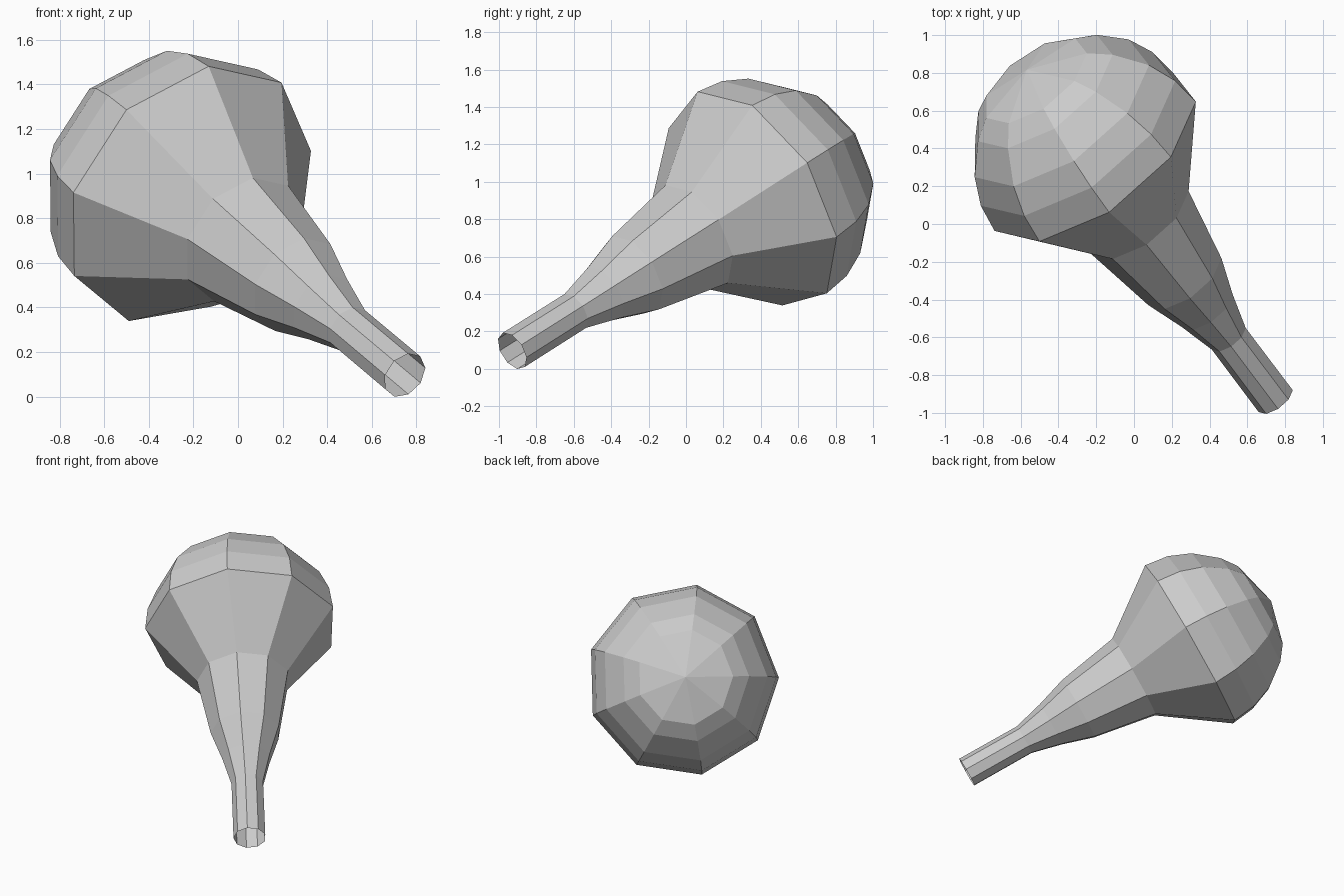
import bpy, bmesh, math
from mathutils import Matrix, Vector

if "Cube" in bpy.data.objects:
    bpy.data.objects.remove(bpy.data.objects["Cube"])

SIDES = 9
# Profile (radius, position along axis): open neck, flare, then faceted dome
R = 0.65
profile = [(0.11, -1.804), (0.109, -1.342), (0.164, -1.127), (0.236, -0.903),
           (0.315, -0.455), (R, 0.0)]
for deg in (15, 30, 48, 60):
    a = math.radians(deg)
    profile.append((R * math.cos(a), R * math.sin(a)))
profile.append((0.0, 0.645))

# Lathe the profile around z into a nine-sided open shell
bm = bmesh.new()
verts = [bm.verts.new((r, 0, z)) for r, z in profile]
edges = [bm.edges.new(pair) for pair in zip(verts, verts[1:])]
bmesh.ops.spin(bm, geom=verts + edges, cent=(0, 0, 0), axis=(0, 0, 1),
               angle=math.tau, steps=SIDES, use_merge=False)
bmesh.ops.remove_doubles(bm, verts=bm.verts[:], dist=0.0005)
bmesh.ops.recalc_face_normals(bm, faces=bm.faces[:])
mesh = bpy.data.meshes.new("bulb_shell")
bm.to_mesh(mesh)
bm.free()

# Tilt the bulb so it leans back, up and to the left
axis = Vector((-0.537, 0.713, 0.451)).normalized()
u = Vector((0.14, -0.457, 0.878))
u = (u - axis * u.dot(axis)).normalized()
w = axis.cross(u)
bulb = bpy.data.objects.new("bulb_shell", mesh)
bpy.context.collection.objects.link(bulb)
bulb.matrix_world = (Matrix.Translation((-0.221, 0.357, 0.909))
                     @ Matrix((u, w, axis)).transposed().to_4x4())
